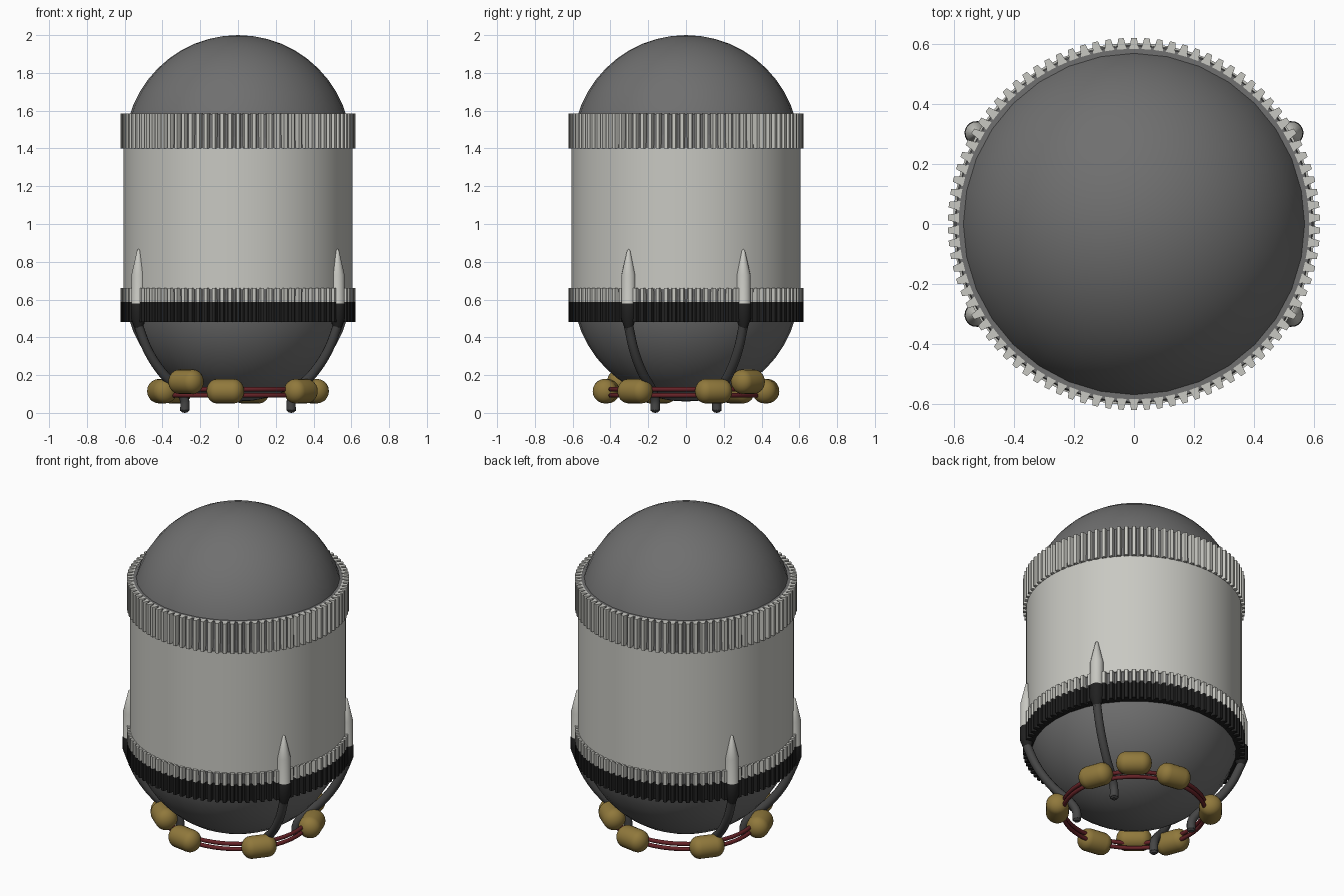
import bpy, bmesh, math
from math import sin, cos, pi, radians
from mathutils import Matrix, Vector

if "Cube" in bpy.data.objects:
    bpy.data.objects.remove(bpy.data.objects["Cube"])


def mat(name, col):
    m = bpy.data.materials.new(name)
    m.diffuse_color = (*col, 1)
    m.use_nodes = True
    m.node_tree.nodes["Principled BSDF"].inputs["Base Color"].default_value = m.diffuse_color
    return m


LIGHT = mat("light_grey", (0.58, 0.58, 0.54))
GREY = mat("dome_grey", (0.16, 0.16, 0.16))
BLACK = mat("black", (0.015, 0.015, 0.015))
CHARCOAL = mat("charcoal", (0.06, 0.06, 0.06))
GOLD = mat("dull_gold", (0.28, 0.19, 0.045))
RED = mat("dark_red", (0.13, 0.016, 0.02))


def finish(name, bm, mats, smooth=True, matrix=None):
    bmesh.ops.recalc_face_normals(bm, faces=bm.faces)
    me = bpy.data.meshes.new(name)
    bm.to_mesh(me)
    bm.free()
    for m in mats:
        me.materials.append(m)
    ob = bpy.data.objects.new(name, me)
    bpy.context.collection.objects.link(ob)
    if matrix is not None:
        ob.matrix_world = matrix
    if smooth:
        bpy.ops.object.select_all(action='DESELECT')
        ob.select_set(True)
        bpy.context.view_layer.objects.active = ob
        bpy.ops.object.shade_smooth_by_angle(angle=radians(35))
    return ob


def lathe(name, profile, mats, segs=32, rule=None, matrix=None):
    """Revolve (radius, z) points round z; end points on the axis close it."""
    bm = bmesh.new()
    vs = [bm.verts.new((r, 0, z)) for r, z in profile]
    es = [bm.edges.new(p) for p in zip(vs, vs[1:])]
    bmesh.ops.spin(bm, geom=vs + es, cent=(0, 0, 0), axis=(0, 0, 1),
                   angle=2 * pi, steps=segs, use_duplicate=False)
    bmesh.ops.remove_doubles(bm, verts=bm.verts, dist=1e-5)
    if rule:
        for f in bm.faces:
            f.material_index = rule(f.calc_center_median().z)
    return finish(name, bm, mats, True, matrix)


def toothed_band(name, z0, z1, m, count=90):
    """Evenly spaced upright ribs with a slight taper outward."""
    bm = bmesh.new()
    for i in range(count):
        rot = Matrix.Rotation(2 * pi * (i + 0.5) / count, 4, 'Z')
        outline = [(0.585, -0.016), (0.608, -0.012), (0.622, -0.009),
                   (0.622, 0.009), (0.608, 0.012), (0.585, 0.016)]
        f = bm.faces.new([bm.verts.new(rot @ Vector((x, y, z0))) for x, y in outline])
        up = bmesh.ops.extrude_face_region(bm, geom=[f])
        bmesh.ops.translate(bm, vec=(0, 0, z1 - z0),
                            verts=[v for v in up["geom"] if isinstance(v, bmesh.types.BMVert)])
    return finish(name, bm, [m], False)


def tube(name, pts, r, m, cyclic=False, matrix=None):
    cu = bpy.data.curves.new(name, 'CURVE')
    cu.dimensions = '3D'
    cu.bevel_depth = r
    cu.bevel_resolution = 3
    cu.use_fill_caps = True
    sp = cu.splines.new('POLY' if cyclic else 'BEZIER')
    if cyclic:
        sp.points.add(len(pts) - 1)
        for p, c in zip(sp.points, pts):
            p.co = (*c, 1)
        sp.use_cyclic_u = True
    else:
        sp.bezier_points.add(len(pts) - 1)
        for p, c in zip(sp.bezier_points, pts):
            p.co = c
            p.handle_left_type = p.handle_right_type = 'AUTO'
        sp.resolution_u = 5
    cu.materials.append(m)
    ob = bpy.data.objects.new(name, cu)
    bpy.context.collection.objects.link(ob)
    if matrix is not None:
        ob.matrix_world = matrix
    return ob


# domes: hemispheres at both ends of the capsule
N = 12
arc = [(0.6 * cos(pi / 2 * i / N), 0.6 * sin(pi / 2 * i / N)) for i in range(N)] + [(0, 0.6)]
lathe("upper_dome", [(r, 1.4 + z) for r, z in arc], [GREY])
lathe("lower_dome", [(r, 0.66 - z) for r, z in arc], [GREY])

# main body
lathe("body", [(0.58, 0.655), (0.605, 0.655), (0.605, 1.402), (0.58, 1.402)], [LIGHT], 64)

# band cores and their teeth
lathe("upper_band_core", [(0.56, 1.4), (0.595, 1.4), (0.595, 1.583), (0.56, 1.583)], [GREY], 64)
lathe("lower_band_core", [(0.56, 0.66), (0.595, 0.66), (0.595, 0.588), (0.595, 0.482), (0.56, 0.482)],
      [GREY, BLACK], 64, lambda z: 1 if z < 0.588 else 0)
toothed_band("upper_band_teeth", 1.4, 1.585, LIGHT)
toothed_band("lower_band_teeth", 0.587, 0.66, LIGHT)
toothed_band("lower_band_black_teeth", 0.48, 0.587, BLACK)

# four thruster pods with legs curving down under the lower dome
for i, a in enumerate((30, 150, 210, 330)):
    rot = Matrix.Rotation(radians(a), 4, 'Z')
    lathe(f"thruster_{i}",
          [(0, 0.435), (0.018, 0.44), (0.04, 0.5), (0.04, 0.575), (0.038, 0.58), (0.038, 0.73),
           (0.008, 0.86), (0, 0.868)],
          [LIGHT, BLACK], 16, lambda z: 1 if z < 0.578 else 0,
          rot @ Matrix.Translation((0.608, 0, 0)))
    tube(f"leg_{i}", [(0.608, 0, 0.46), (0.55, 0, 0.33), (0.46, 0, 0.21),
                      (0.36, 0, 0.12), (0.328, 0, 0.07), (0.325, 0, 0.012)],
         0.025, CHARCOAL, matrix=rot)
    lathe(f"leg_tip_{i}", [(0, 0), (0.015, 0.003), (0.025, 0.014), (0.025, 0.03), (0, 0.03)],
          [CHARCOAL], 12, None, rot @ Matrix.Translation((0.325, 0, 0)))

# two red hoops
for name, z in (("lower_hoop", 0.093), ("upper_hoop", 0.125)):
    tube(name, [(0.40 * cos(2 * pi * k / 48), 0.40 * sin(2 * pi * k / 48), z) for k in range(48)],
         0.012, RED, True)

# eight gold floats strung along the hoops, two of them raised
n = 6
cap = [(0.065 * cos(pi / 2 * k / n), 0.045 + 0.055 * sin(pi / 2 * k / n)) for k in range(n)] + [(0, 0.1)]
float_profile = [(r, -z) for r, z in reversed(cap)] + cap
for i, (a, z) in enumerate(((20, 0.115), (50, 0.165), (81, 0.115), (141, 0.115))):
    for j in range(2):
        m = (Matrix.Rotation(radians(a + 180 * j), 4, 'Z') @ Matrix.Translation((0.428, 0, z))
             @ Matrix.Rotation(pi / 2, 4, 'X'))
        lathe(f"float_{i}_{j}", float_profile, [GOLD], 20, None, m)
